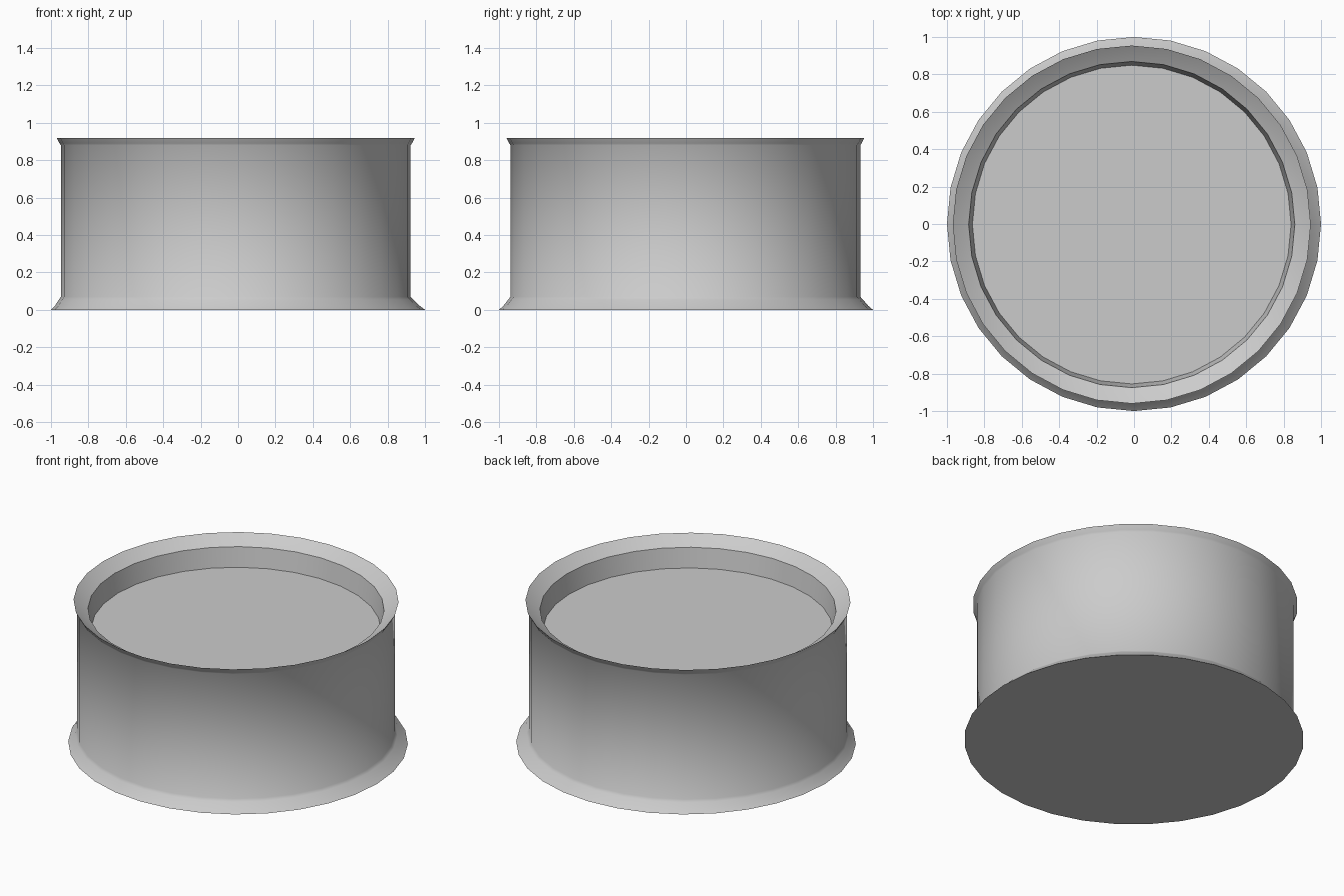
import bpy, bmesh, math

if "Cube" in bpy.data.objects:
    bpy.data.objects.remove(bpy.data.objects["Cube"])

SIDES = 32
BODY_CENTRE = (-0.012, -0.003)   # the drum sits slightly off the foot's centre


def lathe(name, profile, cap_start=False, cap_end=False):
    """Revolve (radius, height, shift) points; shift moves a ring toward the drum centre."""
    bm = bmesh.new()
    rings = []
    for r, z, s in profile:
        ring = []
        for i in range(SIDES):
            a = 2 * math.pi * i / SIDES
            ring.append(bm.verts.new((r * math.cos(a) + s * BODY_CENTRE[0],
                                      r * math.sin(a) + s * BODY_CENTRE[1], z)))
        rings.append(ring)
    for low, high in zip(rings, rings[1:]):
        for i in range(SIDES):
            j = (i + 1) % SIDES
            bm.faces.new((low[i], low[j], high[j], high[i]))
    if cap_start:
        bm.faces.new(rings[0][::-1])
    if cap_end:
        bm.faces.new(rings[-1])
    mesh = bpy.data.meshes.new(name)
    bm.to_mesh(mesh)
    bm.free()
    obj = bpy.data.objects.new(name, mesh)
    bpy.context.collection.objects.link(obj)
    bpy.ops.object.select_all(action='DESELECT')
    obj.select_set(True)
    bpy.context.view_layer.objects.active = obj
    bpy.ops.object.shade_smooth_by_angle(angle=math.radians(50))
    return obj


# Closed drum: flared foot, straight wall, flared lip, sunken lid
lathe("round_container", [
    (1.0, 0.0, 0),        # foot edge
    (0.975, 0.022, 0.3),
    (0.948, 0.055, 0.8),
    (0.935, 0.07, 1),     # wall bottom
    (0.935, 0.88, 1),     # wall top
    (0.942, 0.89, 1),
    (0.957, 0.92, 1),     # lip edge
    (0.915, 0.89, 1),     # rim slopes inward
    (0.872, 0.865, 1),
    (0.852, 0.74, 1),     # lid edge
], cap_start=True, cap_end=True)
